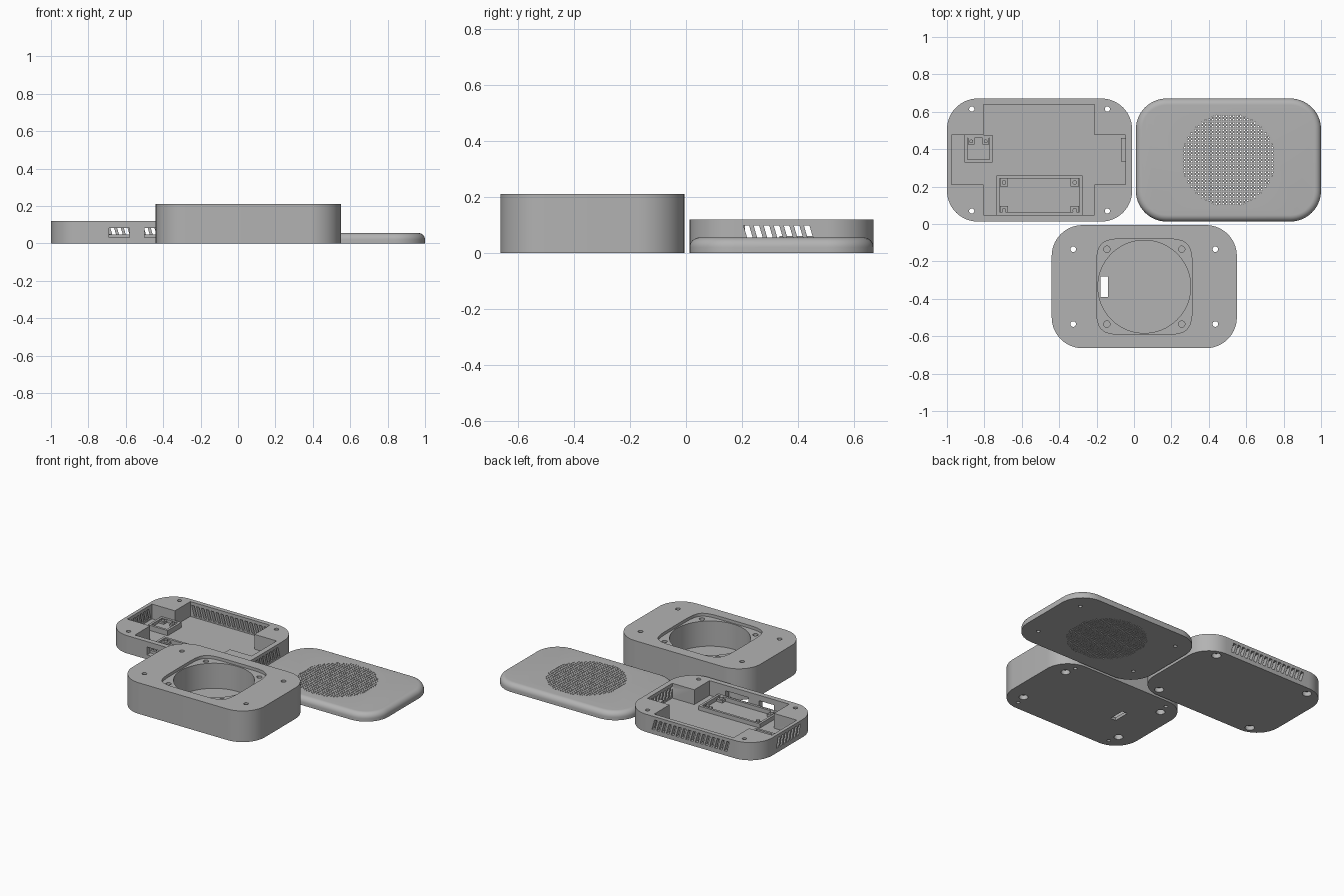
import bpy, bmesh, math
from mathutils import Vector

cube = bpy.data.objects.get("Cube")
if cube:
    bpy.data.objects.remove(cube, do_unlink=True)

grey = bpy.data.materials.new("light_grey_plastic")
GREY = (0.45, 0.45, 0.45, 1)
grey.diffuse_color = GREY
grey.use_nodes = True
grey.node_tree.nodes["Principled BSDF"].inputs["Base Color"].default_value = GREY


def finish(name, bm):
    bmesh.ops.recalc_face_normals(bm, faces=bm.faces[:])
    mesh = bpy.data.meshes.new(name)
    bm.to_mesh(mesh)
    bm.free()
    mesh.materials.append(grey)
    obj = bpy.data.objects.new(name, mesh)
    bpy.context.collection.objects.link(obj)
    return obj


def loft(bm, rings):
    """Closed solid through equal-length rings of points."""
    loops = [[bm.verts.new(p) for p in ring] for ring in rings]
    for a, b in zip(loops, loops[1:]):
        for i in range(len(a)):
            j = (i + 1) % len(a)
            bm.faces.new((a[i], a[j], b[j], b[i]))
    bm.faces.new(loops[0][::-1])
    bm.faces.new(loops[-1])


def prism(bm, outline, z0, z1):
    loft(bm, [[(x, y, z) for x, y in outline] for z in (z0, z1)])


def box(bm, x0, x1, y0, y1, z0, z1, lean=(0, 0)):
    base = [(x0, y0), (x1, y0), (x1, y1), (x0, y1)]
    top = [(x + lean[0], y + lean[1], z1) for x, y in base]
    loft(bm, [[(x, y, z0) for x, y in base], top])


def circle(cx, cy, r, n=24, power=2):
    """Circle, or a bulging square when power is above two."""
    pts = []
    for i in range(n):
        c, s = math.cos(math.tau * i / n), math.sin(math.tau * i / n)
        k = r / (abs(c) ** power + abs(s) ** power) ** (1 / power)
        pts.append((cx + k * c, cy + k * s))
    return pts


def rounded(cx, cy, inset, hx=0.495, hy=0.329, r=0.165, n=14):
    pts = []
    for q, (sx, sy) in enumerate(((1, 1), (-1, 1), (-1, -1), (1, -1))):
        for i in range(n + 1):
            a = math.pi / 2 * (q + i / n)
            pts.append((cx + sx * (hx - r) + (r - inset) * math.cos(a),
                        cy + sy * (hy - r) + (r - inset) * math.sin(a)))
    return pts


def slab(name, cx, cy, levels):
    bm = bmesh.new()
    loft(bm, [[(x, y, z) for x, y in rounded(cx, cy, d)] for d, z in levels])
    return finish(name, bm)


def cut(obj, build):
    """Subtract the solids that build() adds to an empty mesh."""
    bm = bmesh.new()
    build(bm)
    tool = finish("cutter", bm)
    tool.hide_render = True
    mod = obj.modifiers.new("cut", 'BOOLEAN')
    mod.operation, mod.solver, mod.object = 'DIFFERENCE', 'EXACT', tool
    bpy.context.view_layer.objects.active = obj
    bpy.ops.object.modifier_apply(modifier=mod.name)
    bpy.data.objects.remove(tool, do_unlink=True)


def four_holes(obj, cx, cy, dx, dy, r, z0, z1):
    def build(bm):
        for sx in (-1, 1):
            for sy in (-1, 1):
                prism(bm, circle(cx + sx * dx, cy + sy * dy, r), z0, z1)
    cut(obj, build)


def smooth(obj):
    bpy.ops.object.select_all(action='DESELECT')
    obj.select_set(True)
    bpy.context.view_layer.objects.active = obj
    bpy.ops.object.shade_smooth_by_angle(angle=math.radians(30))


OUTER = (0.3625, 0.2725)   # screw spacing between tray and speaker box
INNER = (0.38, 0.2)        # screw spacing between box and lid

# Electronics tray with cross-shaped cavity
TX, TY, FLOOR = -0.505, 0.342, 0.02
tray = slab("electronics_tray", TX, TY, [(0, 0), (0, 0.12)])
cross = [(-0.805, 0.048), (-0.21, 0.048), (-0.21, 0.211), (-0.045, 0.211),
         (-0.045, 0.476), (-0.21, 0.476), (-0.21, 0.64), (-0.805, 0.64),
         (-0.805, 0.476), (-0.976, 0.476), (-0.976, 0.211), (-0.805, 0.211)]
cut(tray, lambda bm: prism(bm, cross, FLOOR, 0.2))
four_holes(tray, TX, TY, *OUTER, 0.014, -0.1, 0.2)
four_holes(tray, TX, TY, *OUTER, 0.029, -0.1, 0.03)


def vents(bm):
    # Slanted vents in the back wall, then in both end walls
    for i in range(16):
        x = -0.775 + 0.036 * i
        box(bm, x, x + 0.02, 0.63, 0.7, 0.03, 0.098, (-0.02, 0))
    for x0, x1 in ((-1.05, -0.965), (-0.055, 0.05)):
        for i in range(7):
            y = 0.226 + 0.036 * i
            box(bm, x0, x1, y, y + 0.02, 0.03, 0.098, (0, -0.02))


cut(tray, vents)


def ports(bm):
    for x0, x1 in ((-0.69, -0.58), (-0.5, -0.33)):
        box(bm, x0, x1, -0.05, 0.06, 0.03, 0.083)


cut(tray, ports)
smooth(tray)


def frame(bm, x0, x1, y0, y1, top, t=0.016):
    for xa, xb, ya, yb in ((x0, x0 + t, y0, y1), (x1 - t, x1, y0, y1),
                           (x0 + t, x1 - t, y1 - t, y1), (x0 + t, x1 - t, y0, y0 + t)):
        box(bm, xa, xb, ya, yb, FLOOR, top)


# Main board holder with four posts
bm = bmesh.new()
frame(bm, -0.735, -0.275, 0.048, 0.26, 0.048)
for x in (-0.695, -0.317):
    for y in (0.073, 0.222):
        box(bm, x - 0.022, x + 0.022, y - 0.022, y + 0.022, FLOOR, 0.036)
        prism(bm, circle(x, y, 0.012, 16), 0.036, 0.05)
finish("main_board_holder", bm)

# Small board holder with two posts
bm = bmesh.new()
frame(bm, -0.906, -0.757, 0.33, 0.476, 0.055)
box(bm, -0.89, -0.773, 0.346, 0.46, FLOOR, 0.035)
for x in (-0.87, -0.793):
    box(bm, x - 0.018, x + 0.018, 0.424, 0.46, 0.035, 0.048)
    prism(bm, circle(x, 0.442, 0.01, 16), 0.048, 0.06)
finish("small_board_holder", bm)

# Switch bracket on the end wall
bm = bmesh.new()
box(bm, -0.07, -0.045, 0.335, 0.46, FLOOR, 0.06)
finish("switch_bracket", bm)

# Speaker box
SX, SY = 0.055, -0.335
speaker = slab("speaker_box", SX, SY, [(0, 0), (0, 0.21)])
cut(speaker, lambda bm: prism(bm, circle(SX, SY, 0.256, 80, 6), 0.19, 0.3))
cut(speaker, lambda bm: prism(bm, circle(SX, SY, 0.248, 80), 0.02, 0.3))
cut(speaker, lambda bm: box(bm, -0.18, -0.14, -0.39, -0.28, -0.1, 0.1))
four_holes(speaker, SX, SY, *INNER, 0.015, -0.1, 0.3)
four_holes(speaker, SX, SY, *INNER, 0.028, -0.1, 0.03)
four_holes(speaker, SX, SY, *OUTER, 0.012, -0.1, 0.05)
four_holes(speaker, SX, SY, 0.2, 0.2, 0.017, 0.12, 0.3)
smooth(speaker)

# Lid with rounded top edge
LX, LY, LR, TOP, R = 0.505, 0.342, 0.248, 0.055, 0.035
levels = [(0, 0)] + [(R * (1 - math.cos(a)), TOP - R + R * math.sin(a))
                     for a in (math.pi / 2 * i / 8 for i in range(9))]
lid = slab("grille_lid", LX, LY, levels)
cut(lid, lambda bm: prism(bm, circle(LX, LY, LR, 80), -0.1, 0.2))
four_holes(lid, LX, LY, *INNER, 0.012, -0.1, 0.03)
smooth(lid)

# Grille mesh of crossing bars trimmed to the round opening
bm = bmesh.new()
STEP, W = 0.0187, 0.0055
for i in range(-13, 14):
    d = i * STEP
    if abs(d) < LR:
        h = math.sqrt(LR * LR - d * d) + 0.002
        box(bm, LX + d - W, LX + d + W, LY - h, LY + h, 0.0, TOP)
        box(bm, LX - h, LX + h, LY + d - W, LY + d + W, 0.0005, TOP - 0.0005)
finish("grille_mesh", bm)
